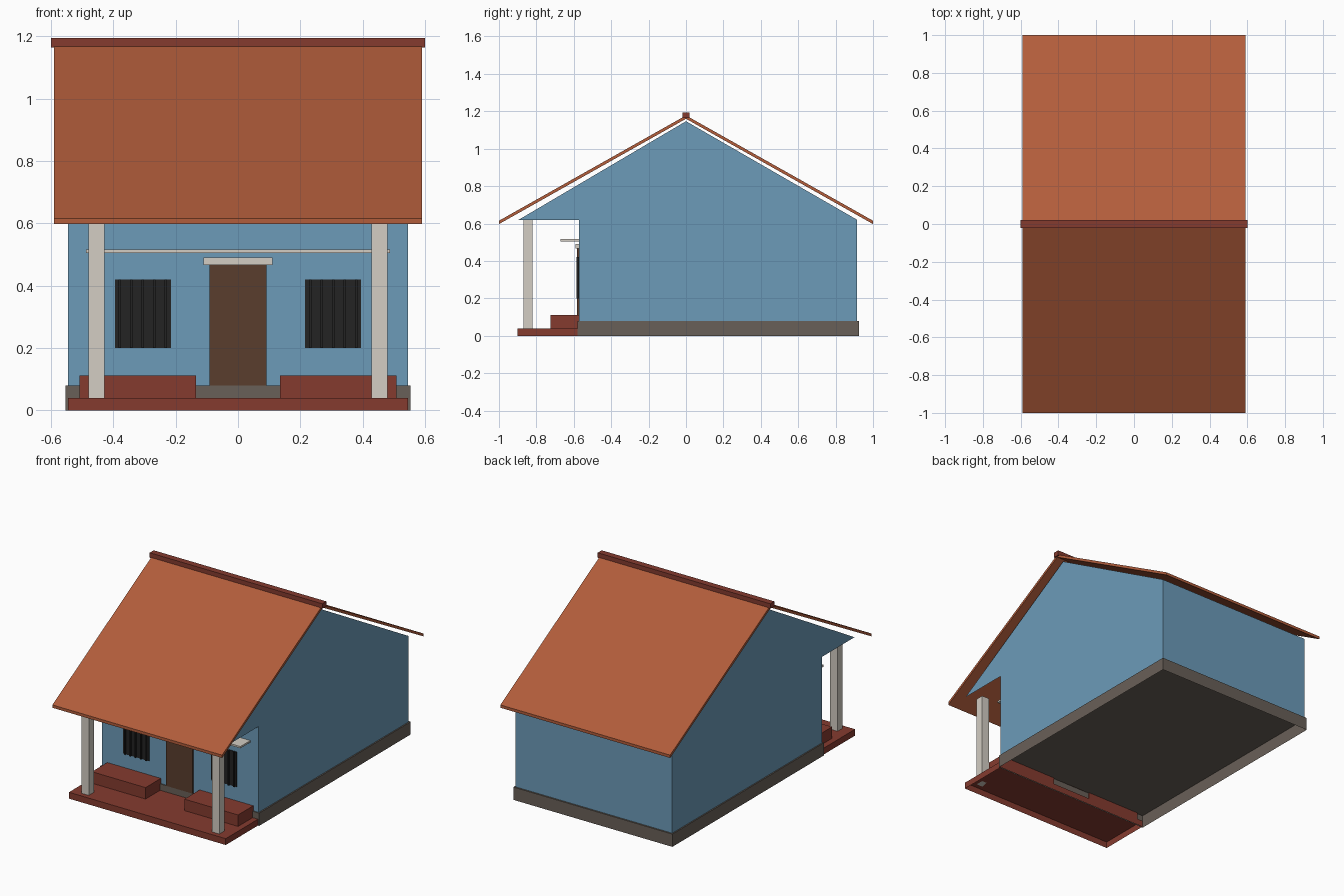
import bpy
import bmesh

cube = bpy.data.objects.get("Cube")
if cube:
    bpy.data.objects.remove(cube, do_unlink=True)


def material(name, rgb):
    """Flat material from 0-255 display values, stored as linear."""
    lin = [((c / 255 + 0.055) / 1.055) ** 2.4 for c in rgb] + [1.0]
    mat = bpy.data.materials.new(name)
    mat.use_nodes = True
    mat.diffuse_color = lin
    mat.node_tree.nodes["Principled BSDF"].inputs["Base Color"].default_value = lin
    return mat


BLUE = material("blue plaster", (108, 155, 185))
ORANGE = material("orange tile", (178, 93, 59))
RED = material("oxide red", (133, 59, 47))
GREY = material("plinth grey", (105, 96, 88))
CREAM = material("cream trim", (211, 205, 195))
BROWN = material("door brown", (90, 61, 45))
BLACK = material("window black", (35, 35, 35))


def add_object(name, bm, mat):
    mesh = bpy.data.meshes.new(name)
    bm.to_mesh(mesh)
    bm.free()
    mesh.materials.append(mat)
    obj = bpy.data.objects.new(name, mesh)
    bpy.context.collection.objects.link(obj)
    return obj


def box(name, mat, x, y, z, open_bottom=False):
    """Box from (min, max) ranges, optionally without its underside."""
    bm = bmesh.new()
    bmesh.ops.create_cube(bm, size=1)
    for v in bm.verts:
        v.co = [r[0] if c < 0 else r[1] for c, r in zip(v.co, (x, y, z))]
    bm.normal_update()
    if open_bottom:
        under = [f for f in bm.faces if f.normal.z < -0.5]
        bmesh.ops.delete(bm, geom=under, context='FACES_ONLY')
    return add_object(name, bm, mat)


def pair(name, mat, x, y, z):
    """The same box on the left (+x) and right (-x) sides."""
    box("left_" + name, mat, x, y, z)
    box("right_" + name, mat, (-x[1], -x[0]), y, z)


# Main levels
WALL_X, FRONT, BACK = 0.545, -0.573, 0.915
FLOOR, EAVE, PEAK, WING = 0.08, 0.62, 1.147, -0.895

# Base and porch, hollow underneath
box("plinth", GREY, (-0.553, 0.553), (-0.58, 0.925), (0, FLOOR), True)
box("porch_floor", RED, (-WALL_X, WALL_X), (-0.9, FRONT), (0, 0.04), True)

# House shell: gable sides with wings reaching over the porch
bm = bmesh.new()
gable = [(FRONT, FLOOR), (BACK, FLOOR), (BACK, EAVE), (0, PEAK),
         (WING, EAVE), (FRONT, EAVE)]
for side in (1, -1):
    verts = [bm.verts.new((side * WALL_X, y, z)) for y, z in gable]
    bm.faces.new(verts if side > 0 else verts[::-1])
# Front wall rises to the roof slope, back wall to the eave
front_top = PEAK + (PEAK - EAVE) * FRONT / -WING
for y, top, s in ((FRONT, front_top, 1), (BACK, EAVE, -1)):
    corners = [(-s, FLOOR), (s, FLOOR), (s, top), (-s, top)]
    bm.faces.new([bm.verts.new((x * WALL_X, y, z)) for x, z in corners])
add_object("walls", bm, BLUE)

# Roof: chevron profile extruded along the ridge
bm = bmesh.new()
chevron = [(-1, 0.597), (0, 1.16), (1, 0.597), (1, 0.615), (0, 1.178), (-1, 0.615)]
half = [chevron[i] for i in (0, 1, 4, 5)]
for s in (1, -1):
    face = bm.faces.new([bm.verts.new((-0.59, s * y, z)) for y, z in half])
    grown = bmesh.ops.extrude_face_region(bm, geom=[face])
    moved = [g for g in grown["geom"] if isinstance(g, bmesh.types.BMVert)]
    bmesh.ops.translate(bm, vec=(1.18, 0, 0), verts=moved)
bmesh.ops.recalc_face_normals(bm, faces=bm.faces)
add_object("roof", bm, ORANGE)
box("ridge_cap", RED, (-0.6, 0.6), (-0.02, 0.02), (1.163, 1.194))

# Porch posts and benches
pair("post", CREAM, (0.428, 0.48), (-0.87, -0.82), (0.04, EAVE))
pair("bench", RED, (0.135, 0.508), (-0.725, FRONT), (0.04, 0.112))

# Door with lintel, and the ledge above
box("door", BROWN, (-0.092, 0.092), (-0.582, FRONT), (FLOOR, 0.468))
box("door_lintel", CREAM, (-0.11, 0.11), (-0.592, FRONT), (0.466, 0.49))
box("ledge", CREAM, (-0.487, 0.487), (-0.672, FRONT), (0.505, 0.516))

# Windows with vertical bars
pair("window", BLACK, (0.215, 0.395), (-0.577, FRONT), (0.2, 0.42))
for i in range(5):
    x = 0.231 + i * 0.037
    pair(f"window_bar_{i + 1}", BLACK, (x - 0.004, x + 0.004),
         (-0.586, FRONT), (0.2, 0.42))
